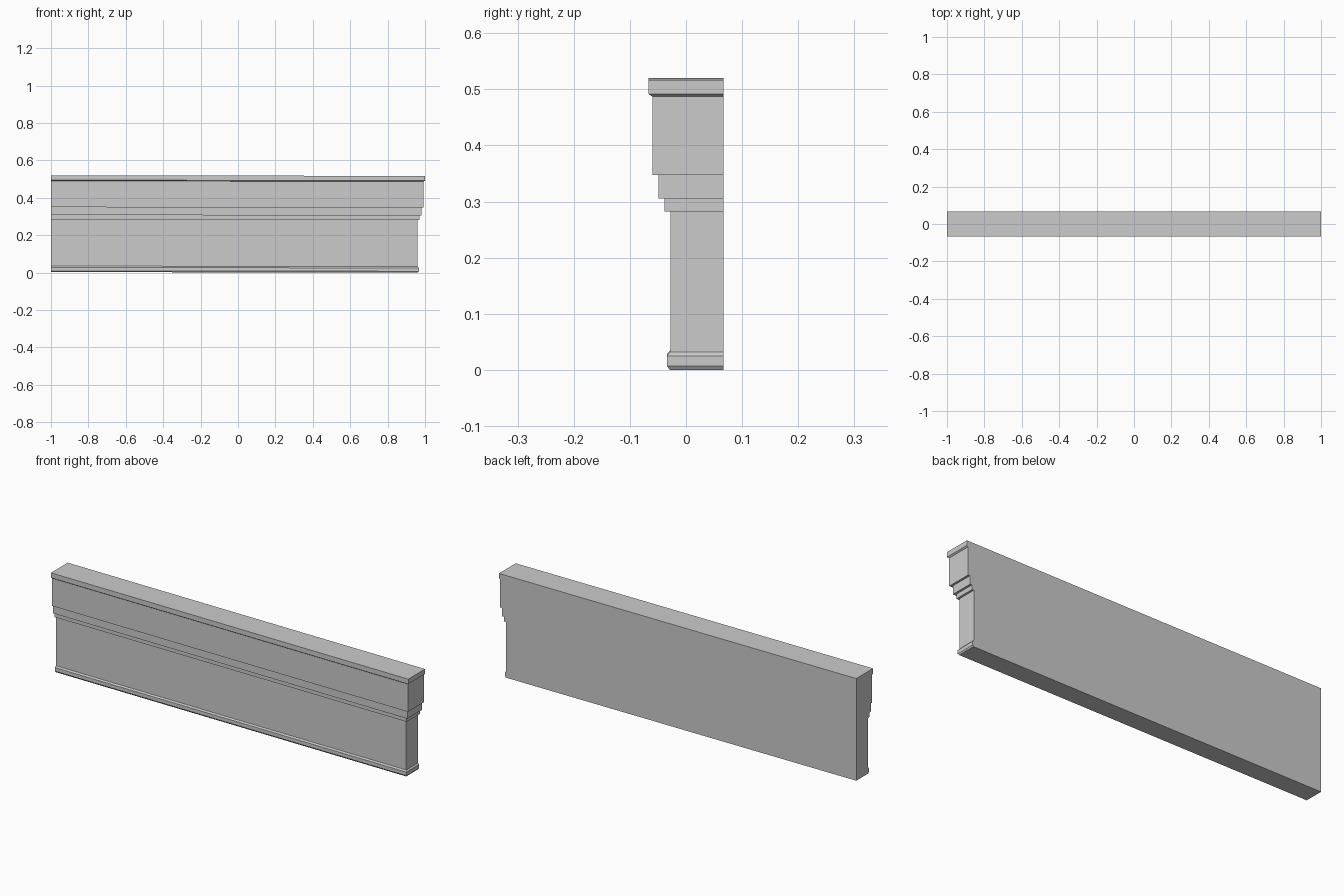
import bpy
import bmesh
import math

cube = bpy.data.objects.get("Cube")
if cube:
    bpy.data.objects.remove(cube, do_unlink=True)

# One plain grey for the whole piece
grey = bpy.data.materials.new("light_grey")
grey.use_nodes = True
colour = (0.6, 0.6, 0.6, 1)
grey.diffuse_color = colour
grey.node_tree.nodes["Principled BSDF"].inputs["Base Color"].default_value = colour

LEFT, RIGHT, FRONT, BACK = -1.0, 1.0, -0.067, 0.067
FALL = 0.0015  # very slight fall in height toward the moulded end

# Moulding profile, bottom to top: (inset from the widest edge, height)
profile = [
    (0.038, 0.0), (0.033, 0.007), (0.033, 0.025), (0.039, 0.032),  # base bead
    (0.039, 0.282),                                                # plain panel
    (0.029, 0.282), (0.029, 0.305),                                # lower fascia
    (0.018, 0.305), (0.018, 0.347),                                # upper fascia
    (0.007, 0.347), (0.007, 0.487),                                # frieze
    (0.0, 0.492), (0.0, 0.517),                                    # top cap
]


def ring(bm, inset, z):
    """Outline at one height; the profile wraps the front and the +x end only."""
    x, y = RIGHT - inset, FRONT + inset
    corners = [(LEFT, y), (x, y), (x, BACK), (LEFT, BACK)]
    return [bm.verts.new((px, py, z + FALL * (RIGHT - px))) for px, py in corners]


# Entablature block: stack the outlines and skin them
bm = bmesh.new()
rings = [ring(bm, inset, z) for inset, z in profile]
for low, high in zip(rings, rings[1:]):
    for i in range(4):
        # steps have no height along the flat back and left end
        j = (i + 1) % 4
        loop = [low[i], low[j], high[j], high[i]]
        bm.faces.new(loop)
bm.faces.new(list(reversed(rings[0])))
bm.faces.new(rings[-1])

# Clean the flat back and left end into single faces
bmesh.ops.remove_doubles(bm, verts=bm.verts[:], dist=0.0001)
bmesh.ops.dissolve_limit(bm, angle_limit=math.radians(0.5),
                         verts=bm.verts[:], edges=bm.edges[:])
bmesh.ops.recalc_face_normals(bm, faces=bm.faces[:])

mesh = bpy.data.meshes.new("moulded_wall_block")
bm.to_mesh(mesh)
bm.free()
mesh.materials.append(grey)
block = bpy.data.objects.new("moulded_wall_block", mesh)
bpy.context.collection.objects.link(block)
